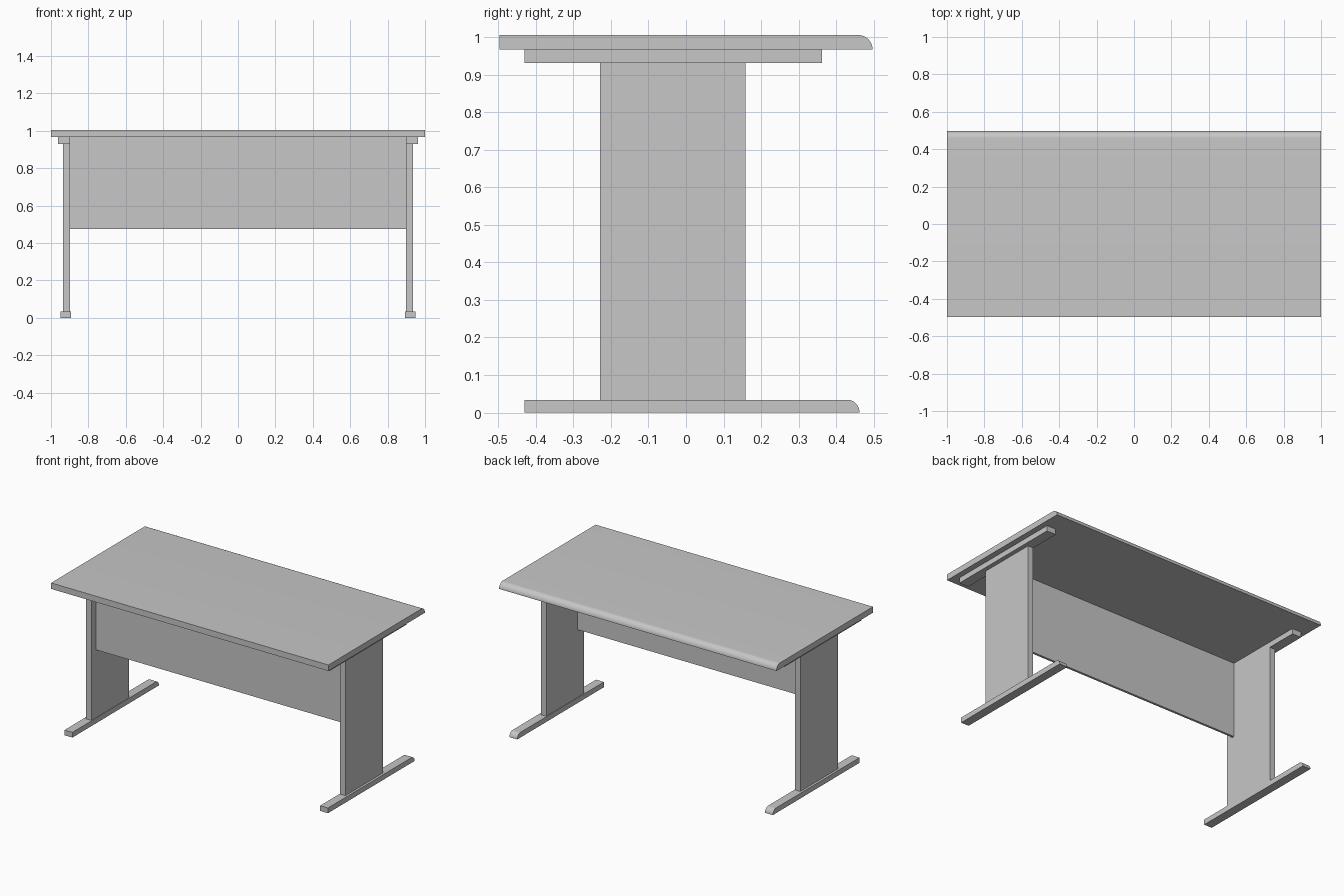
import bpy
import bmesh
import math

if "Cube" in bpy.data.objects:
    bpy.data.objects.remove(bpy.data.objects["Cube"], do_unlink=True)

grey = bpy.data.materials.new("plain_grey")
grey.use_nodes = True
colour = (0.57, 0.57, 0.57, 1)
grey.diffuse_color = colour
grey.node_tree.nodes["Principled BSDF"].inputs["Base Color"].default_value = colour


def slab(name, x, y, z, nose=0.0, steps=12):
    """Extrude a side profile along x; nose rounds the upper back edge."""
    (x0, x1), (y0, y1), (z0, z1) = x, y, z
    profile = [(y0, z1), (y0, z0), (y1, z0)]
    if nose:
        for i in range(1, steps + 1):
            a = math.pi / 2 * i / steps
            profile.append((y1 - nose + nose * math.cos(a),
                            z0 + (z1 - z0) * math.sin(a)))
    else:
        profile.append((y1, z1))
    bm = bmesh.new()
    face = bm.faces.new([bm.verts.new((x0, py, pz)) for py, pz in profile])
    grown = bmesh.ops.extrude_face_region(bm, geom=[face])
    moved = [v for v in grown["geom"] if isinstance(v, bmesh.types.BMVert)]
    bmesh.ops.translate(bm, verts=moved, vec=(x1 - x0, 0, 0))
    bmesh.ops.recalc_face_normals(bm, faces=bm.faces)
    mesh = bpy.data.meshes.new(name)
    bm.to_mesh(mesh)
    bm.free()
    mesh.materials.append(grey)
    obj = bpy.data.objects.new(name, mesh)
    bpy.context.collection.objects.link(obj)
    if nose:
        bpy.ops.object.select_all(action="DESELECT")
        obj.select_set(True)
        bpy.context.view_layer.objects.active = obj
        bpy.ops.object.shade_smooth_by_angle(angle=math.radians(30))
    return obj


# Table top with rounded back edge, and the panel between the legs
slab("table_top", (-1, 1), (-0.497, 0.497), (0.966, 1.005), nose=0.038)
slab("modesty_panel", (-0.897, 0.897), (-0.18, -0.165), (0.475, 0.966))

# Leg assemblies on both sides
for side, s in (("left", 1), ("right", -1)):
    def span(inner, outer):
        return tuple(sorted((s * inner, s * outer)))

    slab(side + "_foot", span(0.893, 0.95), (-0.43, 0.462), (0, 0.034), nose=0.032)
    slab(side + "_leg", span(0.897, 0.935), (-0.229, 0.158), (0.034, 0.931))
    slab(side + "_top_support", span(0.897, 0.963), (-0.43, 0.362), (0.931, 0.966))
